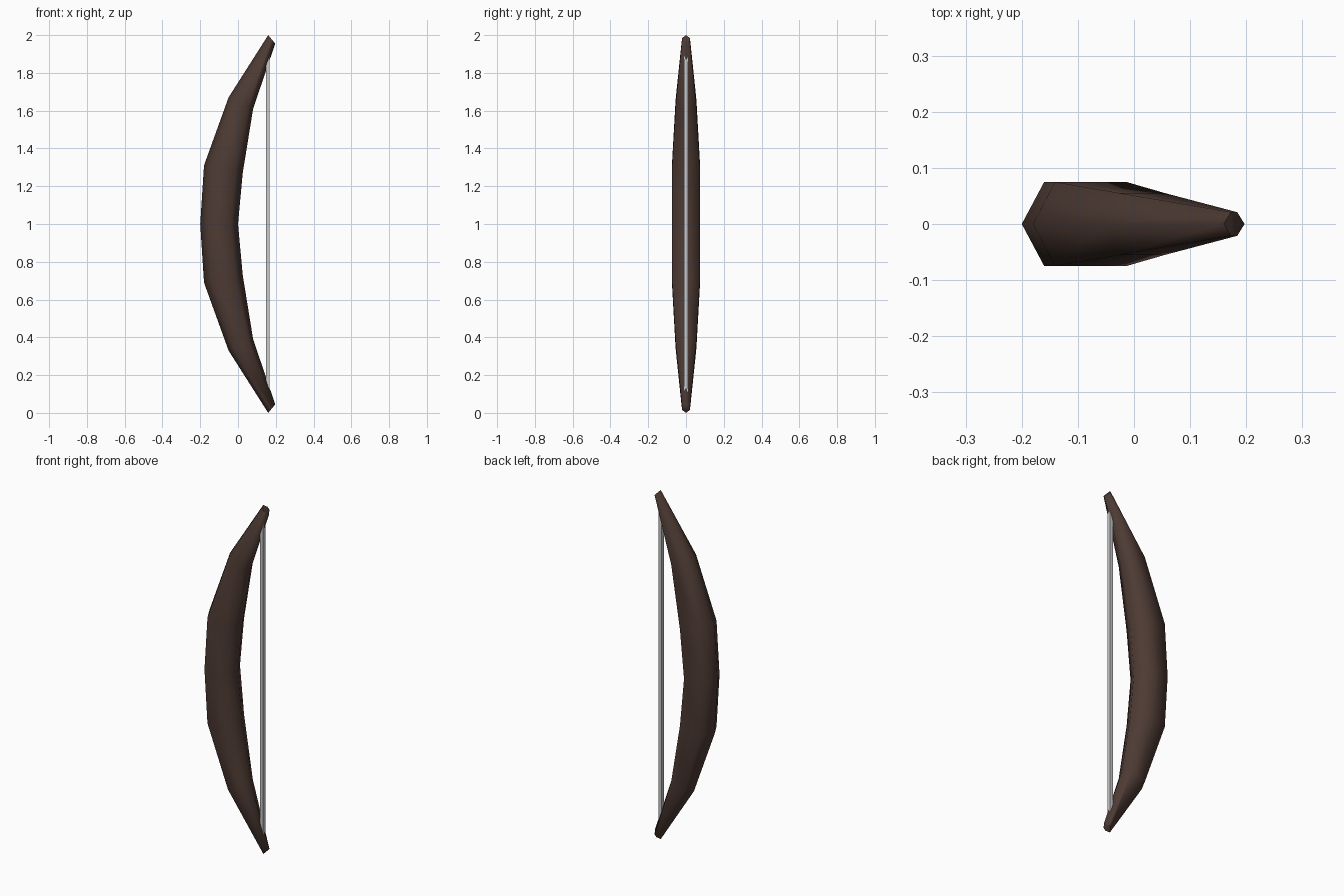
import bpy, bmesh, math

if "Cube" in bpy.data.objects:
    bpy.data.objects.remove(bpy.data.objects["Cube"])

wood = bpy.data.materials.new("dark_wood")
wood.diffuse_color = (0.075, 0.043, 0.034, 1)
wood.use_nodes = True
wood.node_tree.nodes["Principled BSDF"].inputs["Base Color"].default_value = wood.diffuse_color


def finish(name, bm, angle, mat=None):
    bmesh.ops.recalc_face_normals(bm, faces=bm.faces)
    me = bpy.data.meshes.new(name)
    bm.to_mesh(me)
    bm.free()
    ob = bpy.data.objects.new(name, me)
    bpy.context.collection.objects.link(ob)
    if mat:
        me.materials.append(mat)
    bpy.ops.object.select_all(action='DESELECT')
    ob.select_set(True)
    bpy.context.view_layer.objects.active = ob
    bpy.ops.object.shade_smooth_by_angle(angle=math.radians(angle))
    return ob


# Upper limb sections: outer (x, z), inner (x, z), half width, shoulder fraction
half = [
    ((-0.20, 1.00), (0.00, 1.00), 0.075, 0.20),
    ((-0.18, 1.31), (0.025, 1.27), 0.075, 0.19),
    ((-0.05, 1.67), (0.08, 1.61), 0.055, 0.19),
    ((0.16, 2.00), (0.197, 1.955), 0.021, 0.35),
]
# Lower limb mirrors the upper one about z = 1
lower = [((o[0], 2 - o[1]), (i[0], 2 - i[1]), w, f) for o, i, w, f in half[:0:-1]]

# Bow limbs: six-sided rings lofted from tip to tip
bm = bmesh.new()
rings = []
for o, i, w, f in lower + half:
    section = [(0, 0), (f, w), (1 - f, w), (1, 0), (1 - f, -w), (f, -w)]
    rings.append([bm.verts.new((o[0] + t * (i[0] - o[0]), y, o[1] + t * (i[1] - o[1])))
                  for t, y in section])
for a, b in zip(rings, rings[1:]):
    for k in range(6):
        n = (k + 1) % 6
        bm.faces.new((a[k], a[n], b[n], b[k]))
bm.faces.new(rings[0])
bm.faces.new(rings[-1])
finish("bow_limbs", bm, 70, wood)

# Bowstring: thin square rod sunk into the limb tips
bm = bmesh.new()
bmesh.ops.create_cube(bm, size=1)
for v in bm.verts:
    v.co = (0.157 + v.co.x * 0.02, v.co.y * 0.02, 1 + v.co.z * 1.8)
finish("bowstring", bm, 30)
